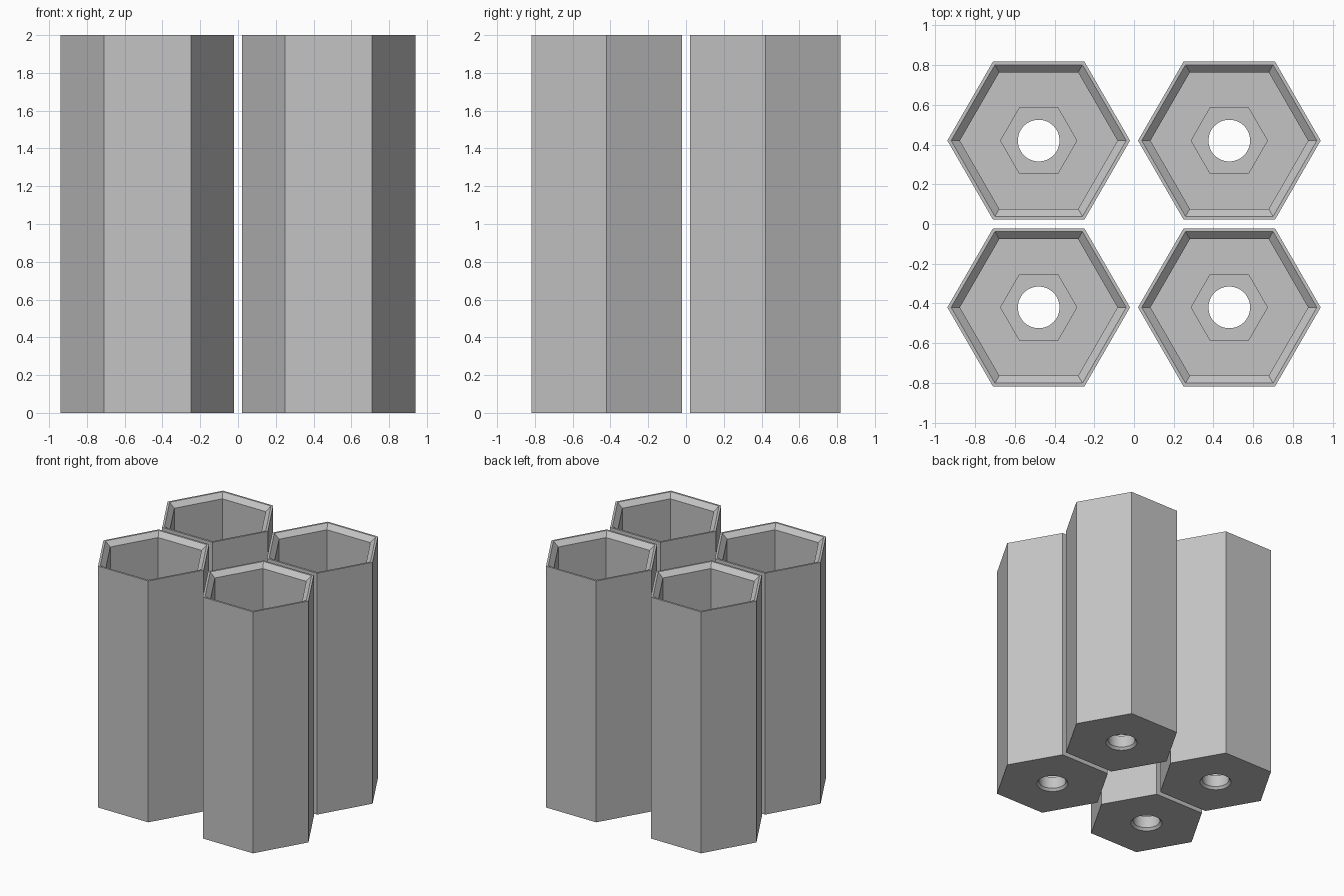
import bpy, bmesh, math

if "Cube" in bpy.data.objects:
    bpy.data.objects.remove(bpy.data.objects["Cube"])

HEX, ROUND = 6, 48

grey = bpy.data.materials.new("mid grey")
grey.diffuse_color = (0.55, 0.55, 0.55, 1)
grey.use_nodes = True
grey.node_tree.nodes["Principled BSDF"].inputs["Base Color"].default_value = grey.diffuse_color

# Closed wall section: (sides, radius, height)
SECTION = [
    (HEX, 0.441, 2.0),      # inner edge of flat rim
    (HEX, 0.46, 2.0),       # outer edge of flat rim
    (HEX, 0.46, 0.0),       # foot of outer wall
    (ROUND, 0.122, 0.0),    # countersink under the hole
    (ROUND, 0.105, 0.02),
    (ROUND, 0.105, 0.12),   # top of bore
    (HEX, 0.192, 0.12),     # hexagonal nut recess
    (HEX, 0.192, 0.25),
    (HEX, 0.397, 0.25),     # cup floor
    (HEX, 0.397, 1.962),    # start of rim chamfer
]


def ring(bm, sides, radius, z):
    return [bm.verts.new((radius * math.cos(math.tau * i / sides),
                          radius * math.sin(math.tau * i / sides), z))
            for i in range(sides)]


def bridge(bm, a, b):
    """Join two rings, also when one has a multiple of the other's sides."""
    n = min(len(a), len(b))
    sa, sb = len(a) // n, len(b) // n
    for k in range(n):
        side_a = [a[(k * sa + j) % len(a)] for j in range(sa + 1)]
        side_b = [b[(k * sb + j) % len(b)] for j in range(sb + 1)]
        bm.faces.new(side_a + side_b[::-1])


def tube_mesh():
    bm = bmesh.new()
    rings = [ring(bm, *s) for s in SECTION]
    for i, r in enumerate(rings):
        bridge(bm, r, rings[(i + 1) % len(rings)])
    bmesh.ops.recalc_face_normals(bm, faces=bm.faces)
    mesh = bpy.data.meshes.new("hex_tube")
    bm.to_mesh(mesh)
    bm.free()
    mesh.materials.append(grey)
    return mesh


# Four identical tubes in a two by two layout
mesh = tube_mesh()
for y, row in ((-0.42, "front"), (0.42, "back")):
    for x, side in ((-0.48, "left"), (0.48, "right")):
        tube = bpy.data.objects.new(f"hex_tube_{row}_{side}", mesh)
        tube.location = (x, y, 0)
        bpy.context.collection.objects.link(tube)

# Smooth bore, crisp hexagon edges
bpy.context.view_layer.objects.active = tube
tube.select_set(True)
bpy.ops.object.shade_smooth_by_angle(angle=math.radians(30))
